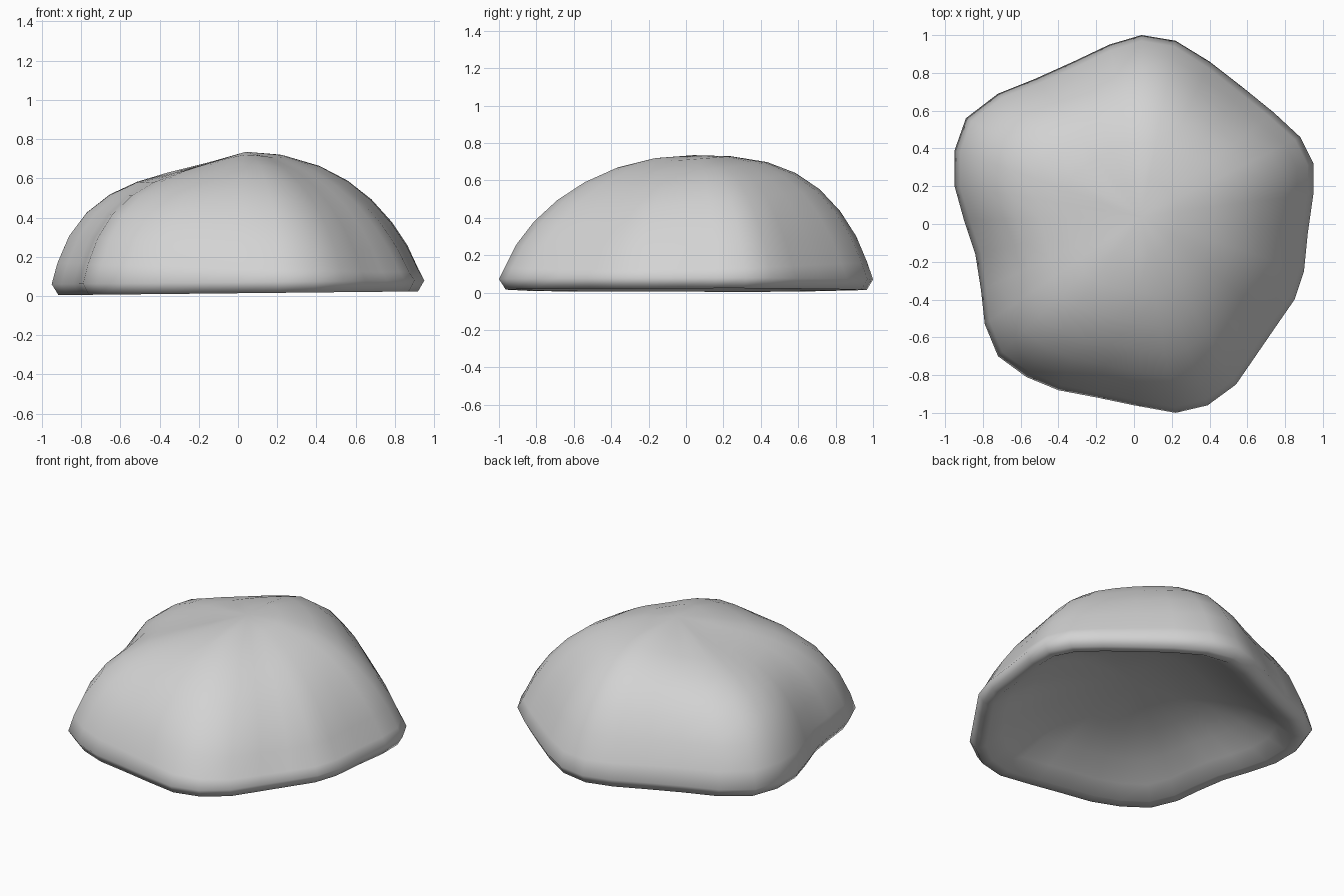
import bpy, bmesh
from math import sqrt

cube = bpy.data.objects.get("Cube")
if cube:
    bpy.data.objects.remove(cube, do_unlink=True)

APEX_X, APEX_Y, HEIGHT = 0.04, 0.04, 0.735

# Footprint of the boulder, counter-clockwise
FOOTPRINT = [
    (.95, .32), (.88, .46), (.74, .59), (.58, .72), (.4, .86), (.22, .97), (.04, 1), (-.13, .95),
    (-.32, .86), (-.52, .77), (-.72, .69), (-.89, .56), (-.95, .39), (-.95, .2), (-.9, .02),
    (-.84, -.16), (-.81, -.35), (-.79, -.53), (-.72, -.7), (-.57, -.81), (-.4, -.88), (-.19, -.92),
    (0, -.96), (.22, -1), (.39, -.96), (.54, -.85), (.65, -.69), (.76, -.53), (.85, -.4),
    (.9, -.25), (.92, -.05), (.95, .16)]


def dome_height(t, east, north):
    """Height of the dome: full towards the back and right, leaner at the front left."""
    fullness = 2.3 + .6 * (north - east) / sqrt(2) + .4 * max(0, -east - north) / sqrt(2)
    sag = .48 * max(0, -east) * t * (1 - t)
    return HEIGHT * (1 - sag) * (1 - t ** fullness) ** .6


def make_ring(bm, t, height, dent=0.0):
    """Scaled footprint ring; a dent above 0 hollows the walls, below 0 rounds the corners."""
    ring = []
    for x, y in FOOTPRINT:
        dx, dy = x - APEX_X, y - APEX_Y
        radius = sqrt(dx * dx + dy * dy)
        scale = t * min(1, radius) ** dent
        if height is None:
            z = dome_height(t, dx / radius, dy / radius)
        else:
            z = height + .01 * x
        ring.append(bm.verts.new((APEX_X + dx * scale, APEX_Y + dy * scale, z)))
    return ring


def bridge(bm, lower, upper):
    count = len(lower)
    for i in range(count):
        j = (i + 1) % count
        bm.faces.new((lower[i], lower[j], upper[j], upper[i]))


def cap(bm, ring, z):
    tip = bm.verts.new((APEX_X, APEX_Y, z))
    for i, vert in enumerate(ring):
        bm.faces.new((vert, ring[(i + 1) % len(ring)], tip))


bm = bmesh.new()

# Hollow underside, rounded rim and widest line
rings = [make_ring(bm, t, z, dent) for t, z, dent in
         [(.2, .245, -.8), (.45, .21, -.5), (.65, .145, -.2), (.8, .07, 0), (.9, .015, 0),
          (.965, .014, 0), (1, .07, 0)]]
# Domed top
rings += [make_ring(bm, t, None, dent) for t, dent in
          [(.97, .05), (.91, .1), (.82, .08), (.7, -.1), (.56, -.35), (.4, -.6), (.2, -.8)]]

for lower, upper in zip(rings, rings[1:]):
    bridge(bm, lower, upper)
cap(bm, rings[-1], HEIGHT)
cap(bm, rings[0], .255)
bmesh.ops.recalc_face_normals(bm, faces=bm.faces)

mesh = bpy.data.meshes.new("boulder")
bm.to_mesh(mesh)
bm.free()
mesh.shade_smooth()

# Plain grey stone
stone = bpy.data.materials.new("grey_stone")
stone.use_nodes = True
grey = (.65, .65, .65, 1)
stone.diffuse_color = grey
stone.node_tree.nodes["Principled BSDF"].inputs["Base Color"].default_value = grey
mesh.materials.append(stone)

boulder = bpy.data.objects.new("boulder", mesh)
bpy.context.collection.objects.link(boulder)
